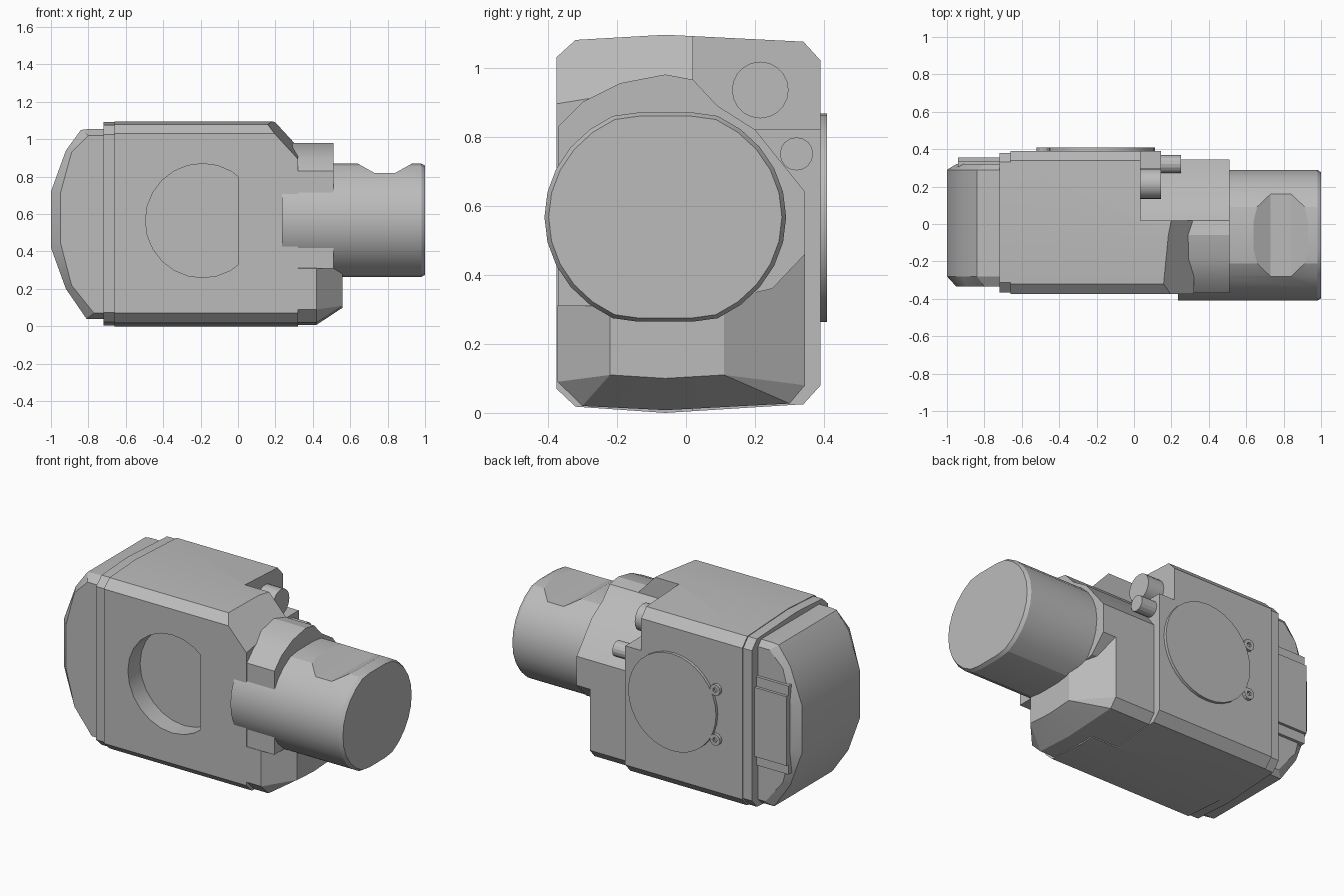
import bpy, bmesh, math
from mathutils import Vector

if "Cube" in bpy.data.objects:
    bpy.data.objects.remove(bpy.data.objects["Cube"], do_unlink=True)

grey = bpy.data.materials.new("machine_grey")
grey.use_nodes = True
grey.diffuse_color = (0.5, 0.5, 0.5, 1)
grey.node_tree.nodes["Principled BSDF"].inputs["Base Color"].default_value = (0.5, 0.5, 0.5, 1)


def finish(name, bm):
    bmesh.ops.recalc_face_normals(bm, faces=bm.faces)
    mesh = bpy.data.meshes.new(name)
    bm.to_mesh(mesh)
    bm.free()
    mesh.materials.append(grey)
    ob = bpy.data.objects.new(name, mesh)
    bpy.context.collection.objects.link(ob)
    return ob


def place(axis, t, u, v):
    return Vector((t, u, v)) if axis == "x" else Vector((u, t, v))


def prism(name, pts, axis, a, b):
    """Extrude a flat outline along x (points are y, z) or along y (points are x, z)."""
    bm = bmesh.new()
    face = bm.faces.new([bm.verts.new(place(axis, a, *p)) for p in pts])
    out = bmesh.ops.extrude_face_region(bm, geom=[face])
    new = [g for g in out["geom"] if isinstance(g, bmesh.types.BMVert)]
    bmesh.ops.translate(bm, verts=new, vec=place(axis, b - a, 0, 0))
    return finish(name, bm)


def hull(name, axis, sections):
    """Convex solid around outlines placed at several depths."""
    bm = bmesh.new()
    for t, pts in sections:
        for p in pts:
            bm.verts.new(place(axis, t, *p))
    bmesh.ops.convex_hull(bm, input=bm.verts)
    bmesh.ops.dissolve_limit(bm, angle_limit=0.01, verts=bm.verts, edges=bm.edges)
    return finish(name, bm)


def ring(u, v, r, n=24):
    return [(u + r * math.cos(math.tau * i / n), v + r * math.sin(math.tau * i / n)) for i in range(n)]


def rect(u0, u1, v0, v1):
    return [(u0, v0), (u1, v0), (u1, v1), (u0, v1)]


def cut(ob, cutter):
    mod = ob.modifiers.new("cut", "BOOLEAN")
    mod.operation, mod.solver, mod.object = "DIFFERENCE", "EXACT", cutter
    bpy.context.view_layer.update()
    graph = bpy.context.evaluated_depsgraph_get()
    mesh = bpy.data.meshes.new_from_object(ob.evaluated_get(graph))
    ob.modifiers.clear()
    ob.data = mesh
    bpy.data.objects.remove(cutter, do_unlink=True)


# Main housing with faceted section
section = [(-.375, .07), (-.32, .018), (-.06, 0), (.34, .025), (.39, .08),
           (.39, 1.02), (.34, 1.075), (-.06, 1.095), (-.32, 1.08), (-.375, 1.03)]
body = prism("main_housing", section, "x", -.66, .32)
cut(body, prism("notch", rect(.02, .6, .82, 1.3), "x", .035, .6))
cut(body, prism("rear_notch", rect(.02, .6, -.2, 1.3), "x", .145, .6))
cut(body, prism("bore", ring(-.19, .565, .305), "y", -.6, -.255))

# Sloping cut on the top corner
corner = Vector((.15, -.375, 1.08))
normal = Vector((.05, .395, .01)).cross(Vector((.17, 0, -.185)))
if normal.z < 0:
    normal.negate()
bm = bmesh.new()
bm.from_mesh(body.data)
res = bmesh.ops.bisect_plane(bm, geom=bm.verts[:] + bm.edges[:] + bm.faces[:],
                             plane_co=corner, plane_no=normal, clear_outer=True)
edges = [g for g in res["geom_cut"] if isinstance(g, bmesh.types.BMEdge)]
bmesh.ops.contextual_create(bm, geom=edges)
bmesh.ops.recalc_face_normals(bm, faces=bm.faces)
bm.to_mesh(body.data)
bm.free()

# Stepped collar between housing and end cap
prism("collar", [(.007 + (y - .007) * .975, .547 + (z - .547) * .993) for y, z in section], "x", -.72, -.64)

# Rounded end cap, chamfered at front and back
outer = [(-.7, 1.055), (-.8, 1.055), (-.84, 1.05), (-.92, .94), (-1, .72),
         (-1, .42), (-.92, .2), (-.81, .04), (-.7, .04)]
inner = [(-.7, 1.02), (-.8, 1.02), (-.89, .93), (-.95, .71),
         (-.95, .45), (-.89, .22), (-.77, .07), (-.7, .07)]
hull("end_cap", "y", [(-.335, inner), (-.28, outer), (.29, outer), (.32, inner)])
for i, (low, high, depth) in enumerate([(.29, .84, .338), (.35, .78, .355)]):
    prism(f"cap_rear_panel_{i + 1}", rect(-.94, -.7, low, high), "y", .28, depth)

# Flange around the output shaft
prism("flange", [(-.37, .31), (-.37, .83), (-.3, .9), (-.19, .955), (-.06, .98), (.02, .965),
                 (.09, .89), (.2, .82), (.345, .64), (.345, .46), (.25, .36), (0, .3), (-.3, .31)],
      "x", 0, .51)

# Tapered foot under the shaft
base = [(-.372, .09), (-.3, .02), (-.06, .008), (.3, .027), (.345, .08), (.345, .46), (-.372, .31)]
nose = [(-.22, .11), (-.06, .1), (.11, .11), (.11, .38), (-.22, .38)]
hull("foot", "x", [(.05, base), (.42, base), (.56, nose)])

# Output shaft with flattened top and bottom, and a scooped top
profile = []
for i in range(28):
    a = math.tau * i / 28
    profile.append((.35 * math.cos(a), max(-.303, min(.303, .325 * math.sin(a)))))


def shaft_ring(k):
    return [(-.06 + k * y, .567 + k * z) for y, z in profile]


shaft = hull("output_shaft", "x", [(.235, shaft_ring(1)), (.98, shaft_ring(1)), (1, shaft_ring(.965))])
cut(shaft, prism("scoop", [(.58, .91), (.64, .87), (.73, .82), (.84, .82), (.93, .87), (.98, .91)], "y", -.6, .5))

# Cable connectors beside the flange
prism("large_connector", ring(.215, .935, .082, 20), "x", .02, .145)
prism("small_connector", ring(.32, .75, .048, 16), "x", .12, .25)

# Round rear cover with two drilled ears
prism("rear_cover", ring(-.19, .565, .302, 32), "y", .37, .408)
for side, z in (("lower", .41), ("upper", .72)):
    ear = prism(f"{side}_cover_ear", ring(-.485, z, .035, 12), "y", .37, .409)
    cut(ear, prism("ear_hole", ring(-.485, z, .014, 10), "y", .395, .45))

# Smooth the round faces and keep the edges sharp
for ob in bpy.context.collection.objects:
    ob.select_set(ob.type == "MESH")
bpy.context.view_layer.objects.active = body
bpy.ops.object.shade_smooth_by_angle(angle=math.radians(20))
